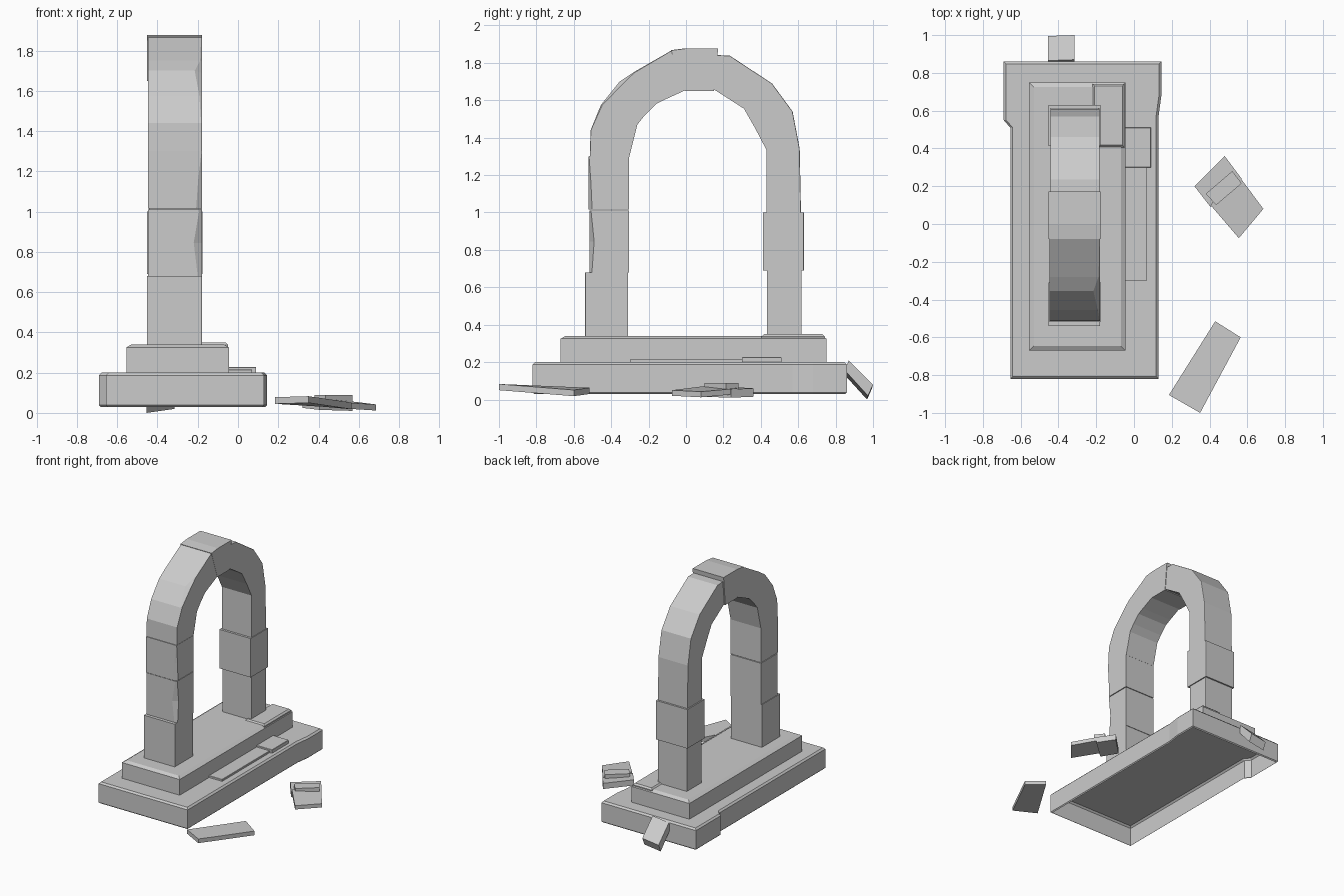
import bpy, bmesh
from mathutils import Vector


def loft(name, rings, open_start=False):
    """Flat-faced solid through a list of equal-length point rings."""
    bm = bmesh.new()
    vs = [[bm.verts.new(p) for p in r] for r in rings]
    n = len(rings[0])
    for a, b in zip(vs, vs[1:]):
        for i in range(n):
            j = (i + 1) % n
            bm.faces.new((a[i], a[j], b[j], b[i]))
    start = bm.faces.new(vs[0])
    bm.faces.new(vs[-1])
    bmesh.ops.recalc_face_normals(bm, faces=bm.faces)
    if open_start:
        bmesh.ops.delete(bm, geom=[start], context='FACES_ONLY')
    me = bpy.data.meshes.new(name)
    bm.to_mesh(me)
    bm.free()
    ob = bpy.data.objects.new(name, me)
    bpy.context.collection.objects.link(ob)
    return ob


def rect(x0, x1, y0, y1, z, d=0):
    return [(x0 + d, y0 + d, z), (x1 - d, y0 + d, z), (x1 - d, y1 - d, z), (x0 + d, y1 - d, z)]


def slab(name, x0, x1, y0, y1, z0, z1, bev, drop=None):
    r = (x0, x1, y0, y1)
    return loft(name, [rect(*r, z0), rect(*r, z1 - (drop or bev)), rect(*r, z1, bev)], True)


def prism(name, pts, offset):
    return loft(name, [pts, [Vector(p) + Vector(offset) for p in pts]])


def stones(name, x0, x1, stations):
    """Arch stone through (outer y, z, inner y, z, chip) stations; chip cuts the +x outer edge."""
    rings = []
    for oy, oz, iy, iz, c in stations:
        o, i = Vector((0, oy, oz)), Vector((0, iy, iz))
        chip = o + (i - o).normalized() * c * 0.6
        rings.append([(x0, oy, oz), (x1 - c, oy, oz), (x1, chip.y, chip.z), (x1, iy, iz), (x0, iy, iz)])
    return loft(name, rings)


def block(name, x0, x1, outer, inner, z0, z1, chips=(0.003, 0.003, 0.003)):
    zs = (z0, (z0 + z1) / 2, z1)
    return stones(name, x0, x1, [(outer, z, inner, z, c) for z, c in zip(zs, chips)])


# Lower step: wider at the back, open underneath
plan = [(-0.655, -0.82), (0.13, -0.82), (0.13, 0.57), (0.145, 0.68),
        (0.145, 0.86), (-0.69, 0.86), (-0.69, 0.55), (-0.655, 0.51)]


def plan_ring(z, d):
    return [(x - d * (1 if x > 0 else -1),
             y - d * (1 if y > 0.8 else -1 if y < -0.8 else 0), z) for x, y in plan]


loft("lower_step", [plan_ring(0.03, 0.008), plan_ring(0.038, 0), plan_ring(0.187, 0),
                    plan_ring(0.2, 0.013)], True)

# Upper step and raised paving patches
slab("upper_step", -0.555, -0.045, -0.67, 0.75, 0.2, 0.34, 0.025, 0.015)
slab("long_patch", -0.05, 0.07, -0.3, 0.3, 0.2, 0.215, 0.002)
slab("short_patch", -0.05, 0.09, 0.3, 0.51, 0.2, 0.227, 0.002)
slab("top_patch", -0.22, -0.05, 0.405, 0.742, 0.325, 0.35, 0.012)

# Front leg
block("front_leg_foot", -0.452, -0.18, -0.54, -0.31, 0.335, 0.68)
block("front_leg_middle", -0.447, -0.18, -0.515, -0.306, 0.68, 1.01, (0.02, 0.04, 0.012))
block("front_leg_upper", -0.447, -0.178, -0.52, -0.306, 1.015, 1.3, (0.03, 0.02, 0.003))

# Back leg
block("back_leg_foot", -0.44, -0.185, 0.618, 0.432, 0.335, 0.7)
block("back_leg_middle", -0.453, -0.177, 0.63, 0.412, 0.69, 1.0)

# Arch curve and keystone
stones("front_arch", -0.447, -0.18, [
    (-0.515, 1.29, -0.305, 1.29, 0.003), (-0.51, 1.44, -0.26, 1.47, 0.003),
    (-0.455, 1.575, -0.22, 1.52, 0.012), (-0.355, 1.7, -0.16, 1.58, 0.035),
    (-0.28, 1.75, -0.11, 1.605, 0.008), (-0.08, 1.865, 0.0, 1.655, 0.003)])
stones("keystone", -0.452, -0.178, [
    (-0.08, 1.868, -0.005, 1.65, 0.003), (0.0, 1.878, 0.02, 1.65, 0.003),
    (0.172, 1.878, 0.15, 1.65, 0.003)])
stones("back_arch", -0.443, -0.182, [
    (0.165, 1.842, 0.145, 1.66, 0.003), (0.235, 1.838, 0.17, 1.645, 0.003),
    (0.46, 1.69, 0.31, 1.555, 0.003), (0.57, 1.54, 0.37, 1.45, 0.003),
    (0.608, 1.34, 0.43, 1.335, 0.003), (0.615, 0.99, 0.43, 0.99, 0.003)])

# Fallen fragments
prism("leaning_fragment", [(-0.455, 0.865, 0.19), (-0.455, 0.995, 0.06), (-0.455, 0.968, 0.0),
                           (-0.455, 0.845, 0.135)], (0.14, 0.005, 0.02))
prism("long_fragment", [(0.43, -0.515, 0.03), (0.565, -0.6, 0.018), (0.35, -1.0, 0.05),
                        (0.185, -0.905, 0.045)], (0, 0, 0.033))
prism("flat_fragment", [(0.54, 0.275, 0.03), (0.685, 0.08, 0.012), (0.555, -0.075, 0.02),
                        (0.405, 0.1, 0.042)], (0, 0, 0.03))
prism("tilted_fragment", [(0.48, 0.36, 0.015), (0.57, 0.24, 0.01), (0.405, 0.09, 0.015),
                          (0.32, 0.2, 0.025)], (0, 0, 0.045))
prism("small_fragment", [(0.38, 0.16, 0.05), (0.52, 0.28, 0.05), (0.57, 0.215, 0.05),
                         (0.435, 0.1, 0.05)], (0, 0, 0.038))
